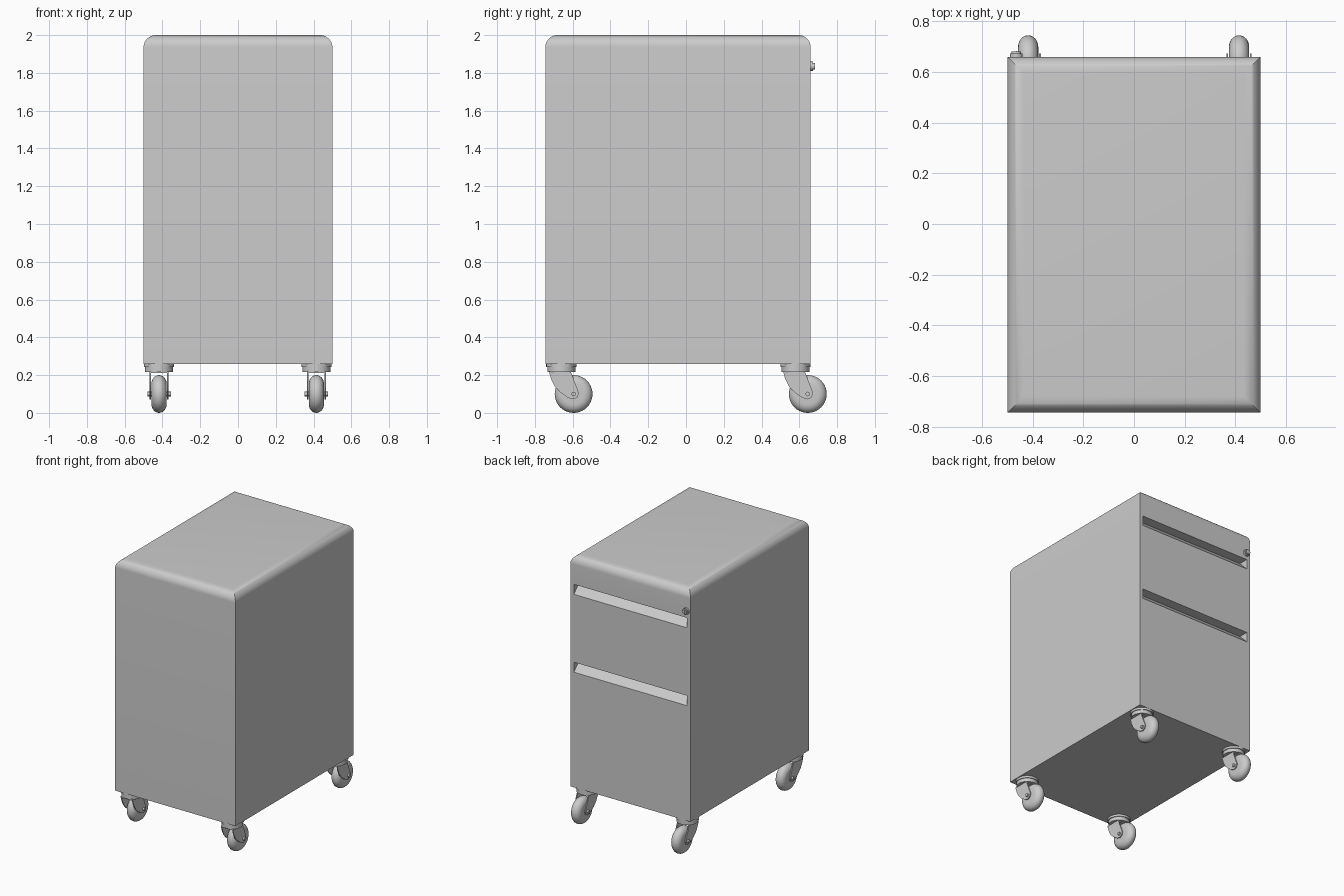
import bpy, bmesh, math
from mathutils import Matrix, Vector

default = bpy.data.objects.get("Cube")
if default:
    bpy.data.objects.remove(default, do_unlink=True)


def material(name, rgb):
    m = bpy.data.materials.new(name)
    m.use_nodes = True
    m.diffuse_color = (*rgb, 1)
    m.node_tree.nodes["Principled BSDF"].inputs["Base Color"].default_value = (*rgb, 1)
    return m


grey = material("light_grey", (0.6, 0.6, 0.6))


def finish(name, bm, smooth=True):
    bmesh.ops.recalc_face_normals(bm, faces=bm.faces)
    mesh = bpy.data.meshes.new(name)
    bm.to_mesh(mesh)
    bm.free()
    mesh.materials.append(grey)
    ob = bpy.data.objects.new(name, mesh)
    bpy.context.collection.objects.link(ob)
    if smooth:
        select(ob)
        bpy.ops.object.shade_smooth_by_angle(angle=math.radians(35))
    return ob


def select(ob):
    bpy.ops.object.select_all(action='DESELECT')
    ob.select_set(True)
    bpy.context.view_layer.objects.active = ob


def box(bm, lo, hi):
    lo, hi = Vector(lo), Vector(hi)
    mat = Matrix.Translation((lo + hi) / 2) @ Matrix.Diagonal((*(hi - lo), 1))
    return bmesh.ops.create_cube(bm, size=1, matrix=mat)


def cylinder(bm, centre, radius, depth, axis, sides=32):
    turn = {'X': Matrix.Rotation(math.pi / 2, 4, 'Y'),
            'Y': Matrix.Rotation(math.pi / 2, 4, 'X'), 'Z': Matrix()}[axis]
    bmesh.ops.create_cone(bm, cap_ends=True, segments=sides, radius1=radius, radius2=radius,
                          depth=depth, matrix=Matrix.Translation(centre) @ turn)


def prism(bm, profile, x0, x1):
    """Extrude a (y, z) outline along x."""
    face = bm.faces.new([bm.verts.new((x0, y, z)) for y, z in profile])
    ext = bmesh.ops.extrude_face_region(bm, geom=[face])
    moved = [v for v in ext["geom"] if isinstance(v, bmesh.types.BMVert)]
    bmesh.ops.translate(bm, verts=moved, vec=(x1 - x0, 0, 0))


# Cabinet body with rounded top edges
BACK = 0.66
bm = bmesh.new()
box(bm, (-0.5, -0.745, 0.26), (0.5, BACK, 2))
top_edges = [e for e in bm.edges if all(v.co.z > 1.9 for v in e.verts)]
bmesh.ops.bevel(bm, geom=top_edges, offset=0.065, segments=10, profile=0.5, affect='EDGES')
body = finish("cabinet_body", bm, smooth=False)

# Recessed finger pulls: flat ceiling, sloping floor
for z in (1.71, 1.125):
    bm = bmesh.new()
    prism(bm, [(BACK + 0.02, z - 0.02), (BACK + 0.02, z + 0.075),
               (BACK - 0.075, z + 0.075)], -0.47, 0.47)
    cutter = finish("pull_cutter", bm, smooth=False)
    cutter.hide_render = True
    select(body)
    mod = body.modifiers.new("pull", 'BOOLEAN')
    mod.operation, mod.solver, mod.object = 'DIFFERENCE', 'EXACT', cutter
    bpy.ops.object.modifier_apply(modifier=mod.name)
    bpy.data.objects.remove(cutter, do_unlink=True)
select(body)
bpy.ops.object.shade_smooth_by_angle(angle=math.radians(35))

# Lock with a raised key barrel
bm = bmesh.new()
cylinder(bm, (-0.465, BACK + 0.005, 1.835), 0.025, 0.016, 'Y')
cylinder(bm, (-0.465, BACK + 0.012, 1.835), 0.018, 0.02, 'Y')
box(bm, (-0.468, BACK + 0.02, 1.823), (-0.462, BACK + 0.024, 1.847))
finish("lock", bm)


def caster(name, x, y):
    """Swivel caster whose wheel axle sits at (x, y)."""
    hub = y - 0.065
    # Swivel plate
    bm = bmesh.new()
    cylinder(bm, (x, hub, 0.253), 0.08, 0.018, 'Z')
    cylinder(bm, (x, hub, 0.233), 0.074, 0.032, 'Z')
    finish(name + "_swivel", bm)

    # Fork: two swept cheeks and a bridge
    outline = [(-0.13, 0.118), (-0.015, 0.118), (0.028, 0.005), (0.02, -0.018), (0, -0.028),
               (-0.03, -0.02), (-0.07, 0.008), (-0.1, 0.04), (-0.12, 0.08)]
    bm = bmesh.new()
    for side in (-1, 1):
        prism(bm, [(y + a, 0.1 + b) for a, b in outline],
              x + side * 0.043, x + side * 0.05)
    box(bm, (x - 0.05, y - 0.13, 0.21), (x + 0.05, y - 0.015, 0.219))
    finish(name + "_fork", bm)

    # Axle with bolt heads
    bm = bmesh.new()
    cylinder(bm, (x, y, 0.1), 0.012, 0.124, 'X', 16)
    finish(name + "_axle", bm)

    # Wheel: round tread lathed around the axle
    steps = 12
    pts = [(-0.04, 0)]
    for i in range(steps + 1):
        t = math.pi * i / steps
        pts.append((-0.04 * math.cos(t), 0.055 + 0.045 * math.sin(t)))
    pts.append((0.04, 0))
    bm = bmesh.new()
    verts = [bm.verts.new((x + a, y, 0.1 + r)) for a, r in pts]
    edges = [bm.edges.new(pair) for pair in zip(verts, verts[1:])]
    bmesh.ops.spin(bm, geom=verts + edges, cent=(x, y, 0.1), axis=(1, 0, 0),
                   angle=math.tau, steps=40, use_duplicate=False)
    bmesh.ops.remove_doubles(bm, verts=bm.verts, dist=0.0002)
    finish(name + "_wheel", bm)


for end, y in (("front", -0.595), ("back", 0.645)):
    for side, x in (("left", 0.415), ("right", -0.418)):
        caster(f"{end}_{side}_caster", x, y)
